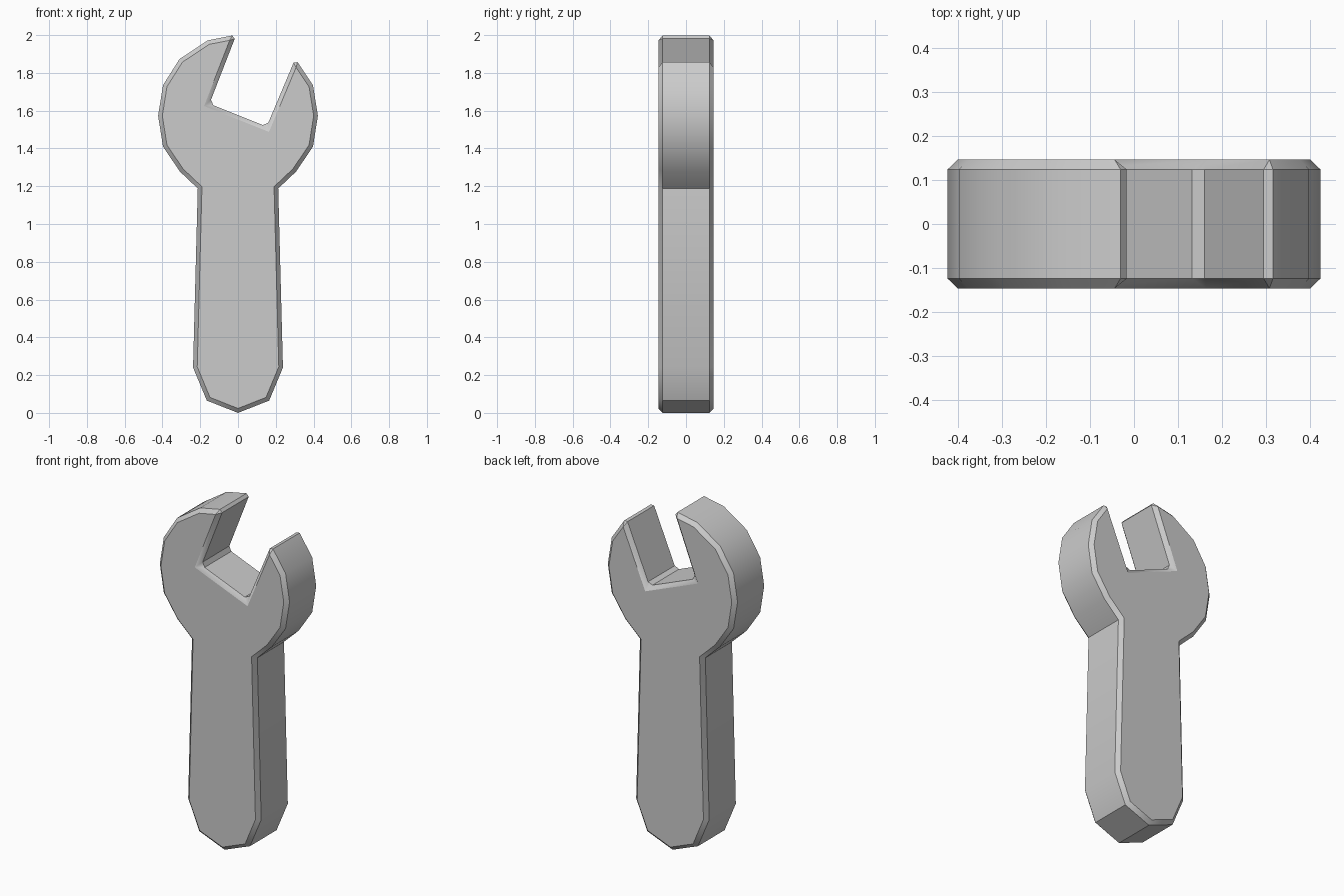
import bpy, bmesh, math

if "Cube" in bpy.data.objects:
    bpy.data.objects.remove(bpy.data.objects["Cube"])

HALF_DEPTH = 0.146
CHAMFER = 0.022

# Right half of the handle, from the butt up to the neck
handle = [(0.165, 0.065), (0.238, 0.24), (0.213, 1.188)]
# Side of the round head shared by both halves, from the neck upwards
cheek = [(0.308, 1.278), (0.397, 1.41), (0.423, 1.573), (0.397, 1.735)]
# Tilted jaw opening, right tip to left tip
jaw = [(0.303, 1.875), (0.152, 1.516), (-0.151, 1.637), (-0.009, 2.002)]
# Crown of the longer left jaw
crown = [(-0.16, 1.972), (-0.31, 1.873)]

side = handle + cheek
outline = [(0, 0)] + side + jaw + crown + [(-x, z) for x, z in reversed(side)]

# Extruded wrench body
bm = bmesh.new()
face = bm.faces.new([bm.verts.new((x, -HALF_DEPTH, z)) for x, z in outline])
result = bmesh.ops.extrude_face_region(bm, geom=[face], use_keep_orig=True)
for v in result["geom"]:
    if isinstance(v, bmesh.types.BMVert):
        v.co.y = HALF_DEPTH
bmesh.ops.recalc_face_normals(bm, faces=bm.faces[:])
mesh = bpy.data.meshes.new("wrench")
bm.to_mesh(mesh)
bm.free()
wrench = bpy.data.objects.new("wrench", mesh)
bpy.context.collection.objects.link(wrench)

# Single chamfer around the rims, jaw tips and jaw corners
bevel = wrench.modifiers.new("chamfer", 'BEVEL')
bevel.width = CHAMFER
bevel.segments = 1
bevel.limit_method = 'ANGLE'
bevel.angle_limit = math.radians(65)
bpy.context.view_layer.objects.active = wrench
wrench.select_set(True)
bpy.ops.object.modifier_apply(modifier=bevel.name)

# Smooth flanks, crisp chamfers
bpy.ops.object.shade_smooth_by_angle(angle=math.radians(40))
